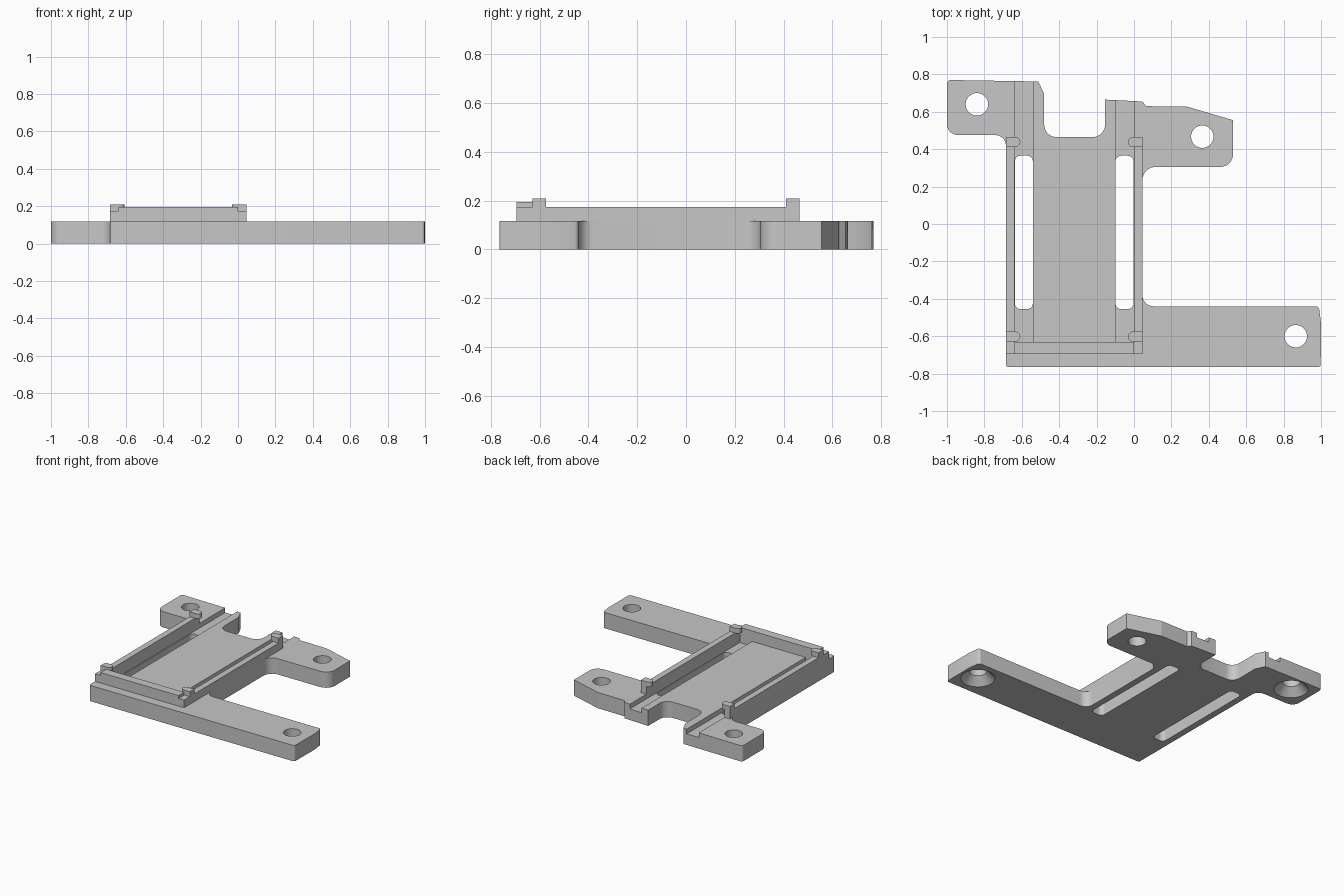
import bpy, bmesh, math
from mathutils import Vector

cube = bpy.data.objects.get("Cube")
if cube:
    bpy.data.objects.remove(cube)

GREY = (0.57, 0.57, 0.57, 1)
grey = bpy.data.materials.new("plain grey")
grey.use_nodes = True
grey.diffuse_color = GREY
grey.node_tree.nodes["Principled BSDF"].inputs["Base Color"].default_value = GREY

BASE, RAIL, WALL, CLIP, GROOVE = 0.117, 0.174, 0.195, 0.21, 0.082
MID = -0.32            # centre line of the tray in x
IN, OUT = 0.32, 0.365  # half widths inside and outside the rails


def fillet(corners, steps=8):
    """Round each (x, y, radius) corner of a closed outline."""
    points = []
    for i, (x, y, r) in enumerate(corners):
        p = Vector((x, y))
        if r == 0:
            points.append(p)
            continue
        a = (Vector(corners[i - 1][:2]) - p).normalized()
        b = (Vector(corners[(i + 1) % len(corners)][:2]) - p).normalized()
        half = a.angle(b) / 2
        centre = p + (a + b).normalized() * (r / math.sin(half))
        start = p + a * (r / math.tan(half)) - centre
        end = p + b * (r / math.tan(half)) - centre
        turn = start.angle(end)
        for k in range(steps + 1):
            t = k / steps
            arc = start * math.sin((1 - t) * turn) + end * math.sin(t * turn)
            points.append(centre + arc / math.sin(turn))
    return points


def finish(name, bm):
    bmesh.ops.recalc_face_normals(bm, faces=bm.faces)
    mesh = bpy.data.meshes.new(name)
    bm.to_mesh(mesh)
    bm.free()
    mesh.materials.append(grey)
    obj = bpy.data.objects.new(name, mesh)
    bpy.context.collection.objects.link(obj)
    return obj


def prism(name, corners, z0, z1):
    bm = bmesh.new()
    face = bm.faces.new([bm.verts.new((p.x, p.y, z0)) for p in fillet(corners)])
    top = bmesh.ops.extrude_face_region(bm, geom=[face], use_keep_orig=True)
    verts = [g for g in top["geom"] if isinstance(g, bmesh.types.BMVert)]
    bmesh.ops.translate(bm, vec=(0, 0, z1 - z0), verts=verts)
    return finish(name, bm)


def box(name, x0, x1, y0, y1, z0, z1, r=0):
    return prism(name, [(x0, y0, r), (x1, y0, r), (x1, y1, r), (x0, y1, r)], z0, z1)


def cone(name, x, y, z0, z1, r0, r1):
    bm = bmesh.new()
    bmesh.ops.create_cone(bm, cap_ends=True, segments=40, radius1=r0, radius2=r1, depth=z1 - z0)
    bmesh.ops.translate(bm, vec=(x, y, (z0 + z1) / 2), verts=bm.verts)
    return finish(name, bm)


def cut(target, cutters):
    for c in cutters:
        c.hide_render = True
        mod = target.modifiers.new("cut", "BOOLEAN")
        mod.operation, mod.solver, mod.object = "DIFFERENCE", "EXACT", c
    graph = bpy.context.evaluated_depsgraph_get()
    mesh = bpy.data.meshes.new_from_object(target.evaluated_get(graph))
    target.modifiers.clear()
    target.data = mesh
    for c in cutters:
        bpy.data.objects.remove(c)


# Base plate with its three mounting arms
base = prism("base_plate", [
    (-0.685, -0.765, 0.015), (0.998, -0.765, 0.015), (1.0, -0.53, 0),
    (0.988, -0.44, 0.02), (0.045, -0.44, 0.06), (0.045, 0.305, 0.07),
    (0.53, 0.305, 0.07), (0.53, 0.555, 0), (0.285, 0.627, 0.03),
    (0.065, 0.63, 0), (0.045, 0.655, 0), (-0.155, 0.665, 0),
    (-0.155, 0.465, 0.065), (-0.48, 0.465, 0.065), (-0.48, 0.695, 0),
    (-0.512, 0.762, 0), (-1.0, 0.77, 0.02), (-1.0, 0.475, 0.06),
    (-0.685, 0.475, 0.055)], 0, BASE)

# Grooves, slots and screw holes
cutters = []
for side in (-1, 1):
    g = sorted((MID + side * 0.22, MID + side * IN))
    s = sorted((MID + side * 0.221, MID + side * 0.317))
    cutters.append(box("groove_cutter", *g, -0.63, 1, GROOVE, 0.3))
    cutters.append(box("slot_cutter", *s, -0.455, 0.365, -0.1, 0.3, 0.03))
for x, y, sunk in ((-0.84, 0.64, True), (0.365, 0.467, False), (0.865, -0.6, True)):
    cutters.append(cone("hole_cutter", x, y, -0.1, 0.3, 0.06, 0.06))
    if sunk:
        cutters.append(cone("countersink_cutter", x, y, -0.01, 0.06, 0.125, 0.055))
cut(base, cutters)

# Side rails and overhanging clips
parts = [base]
for side, label in ((-1, "right"), (1, "left")):
    x = sorted((MID + side * IN, MID + side * OUT))
    parts.append(box(label + "_rail", *x, -0.695, 0.465, BASE, RAIL))
    for end, y in (("front", -0.602), ("back", 0.438)):
        tip, root = MID + side * 0.288, MID + side * OUT
        parts.append(prism(f"{end}_{label}_clip", [
            (root, y - 0.027, 0), (tip, y - 0.027, 0.0265),
            (tip, y + 0.027, 0.0265), (root, y + 0.027, 0)], RAIL, CLIP))

# Front stop wall
parts.append(box("front_wall", MID - IN, MID + IN, -0.695, -0.63, BASE, WALL))

for obj in parts:
    bpy.ops.object.select_all(action="DESELECT")
    obj.select_set(True)
    bpy.context.view_layer.objects.active = obj
    bpy.ops.object.shade_smooth_by_angle(angle=math.radians(30))
